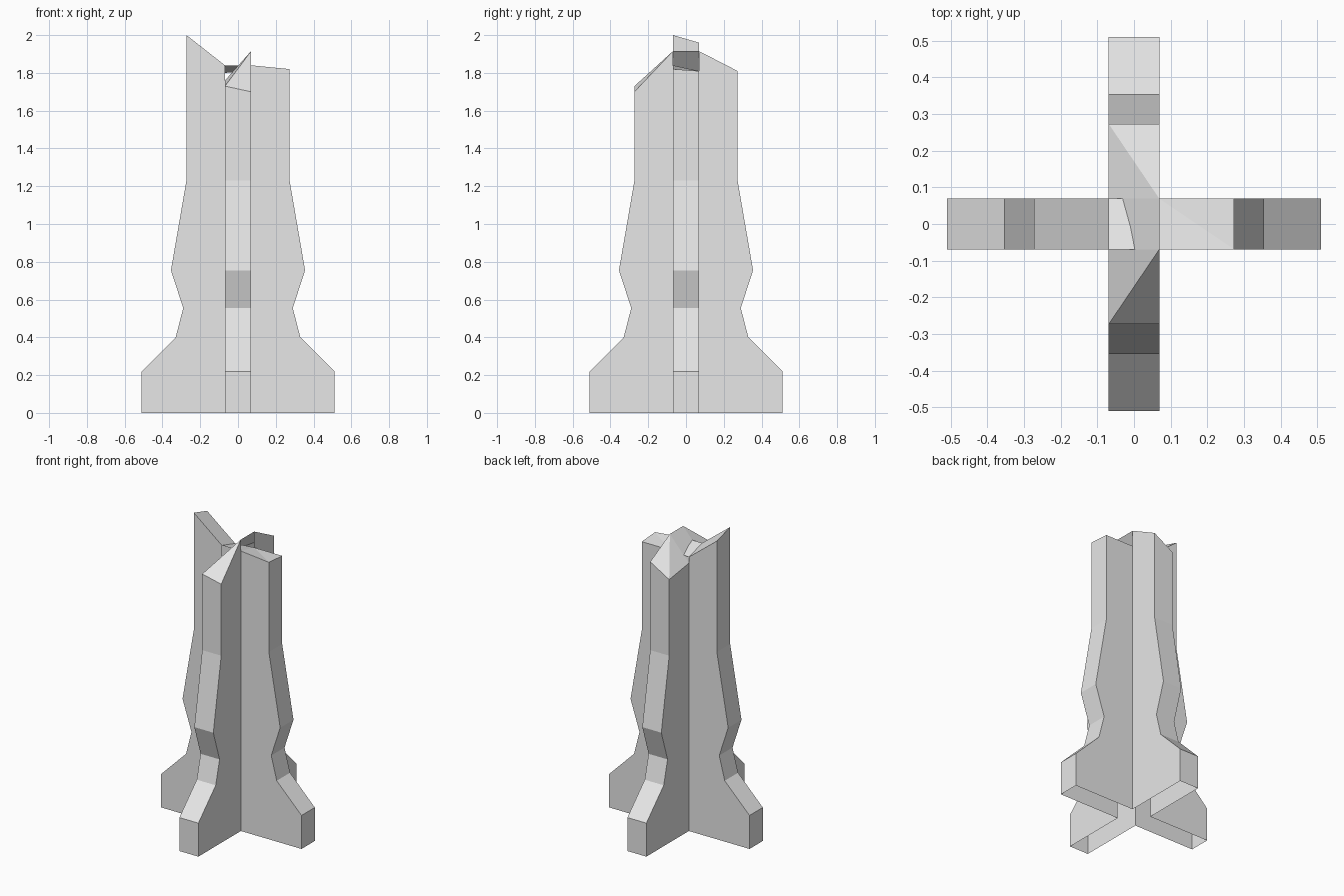
import bpy
import bmesh

cube = bpy.data.objects.get("Cube")
if cube:
    bpy.data.objects.remove(cube, do_unlink=True)

HALF = 0.069  # half thickness of each slab
# Outline of one fin from the foot to the shaft: (distance from axis, height)
FIN = [(0.51, 0), (0.51, 0.22), (0.33, 0.40), (0.29, 0.555), (0.355, 0.755), (0.273, 1.23)]
SHAFT = 0.273

stone = bpy.data.materials.new("grey_stone")
stone.use_nodes = True
GREY = (0.8, 0.8, 0.8, 1)
stone.diffuse_color = GREY
stone.node_tree.nodes["Principled BSDF"].inputs["Base Color"].default_value = GREY


def make_slab(name, along_y, heights):
    """Open-bottomed pair of fins; heights are (low side, high side) per station."""
    bm = bmesh.new()

    def vert(u, side, z):
        v = side * HALF
        return bm.verts.new((v, u, z) if along_y else (u, v, z))

    # Broken top edge: outer, inner, inner, outer stations
    stations = (-SHAFT, -HALF, HALF, SHAFT)
    top = [[vert(u, s, z) for s, z in zip((-1, 1), pair)]
           for u, pair in zip(stations, heights)]

    for sign, outer, inner in ((-1, top[0], top[1]), (1, top[3], top[2])):
        # Two side walls with the fin outline
        edges = []
        for k, side in enumerate((-1, 1)):
            rim = [vert(sign * d, side, z) for d, z in FIN] + [outer[k]]
            base = vert(sign * HALF, side, 0)
            bm.faces.new([base] + rim + [inner[k]])
            edges.append(rim)
        # End wall that follows the outline
        a, b = edges
        for i in range(len(a) - 1):
            bm.faces.new((a[i], a[i + 1], b[i + 1], b[i]))
        # Jagged arm top, creased along a diagonal
        bm.faces.new((outer[0], outer[1], inner[1]))
        bm.faces.new((outer[0], inner[1], inner[0]))

    # Top over the crossing
    bm.faces.new((top[1][0], top[1][1], top[2][1], top[2][0]))
    bmesh.ops.recalc_face_normals(bm, faces=bm.faces)
    bm.normal_update()
    if sum(f.normal.z * f.calc_area() for f in bm.faces) < 0:
        bmesh.ops.reverse_faces(bm, faces=bm.faces)

    mesh = bpy.data.meshes.new(name)
    bm.to_mesh(mesh)
    bm.free()
    mesh.materials.append(stone)
    obj = bpy.data.objects.new(name, mesh)
    bpy.context.collection.objects.link(obj)


make_slab("side_fins", False, [(2.0, 1.96), (1.84, 1.80), (1.84, 1.81), (1.82, 1.81)])
make_slab("front_back_fins", True, [(1.73, 1.70), (1.76, 1.915), (1.76, 1.915), (1.73, 1.81)])
